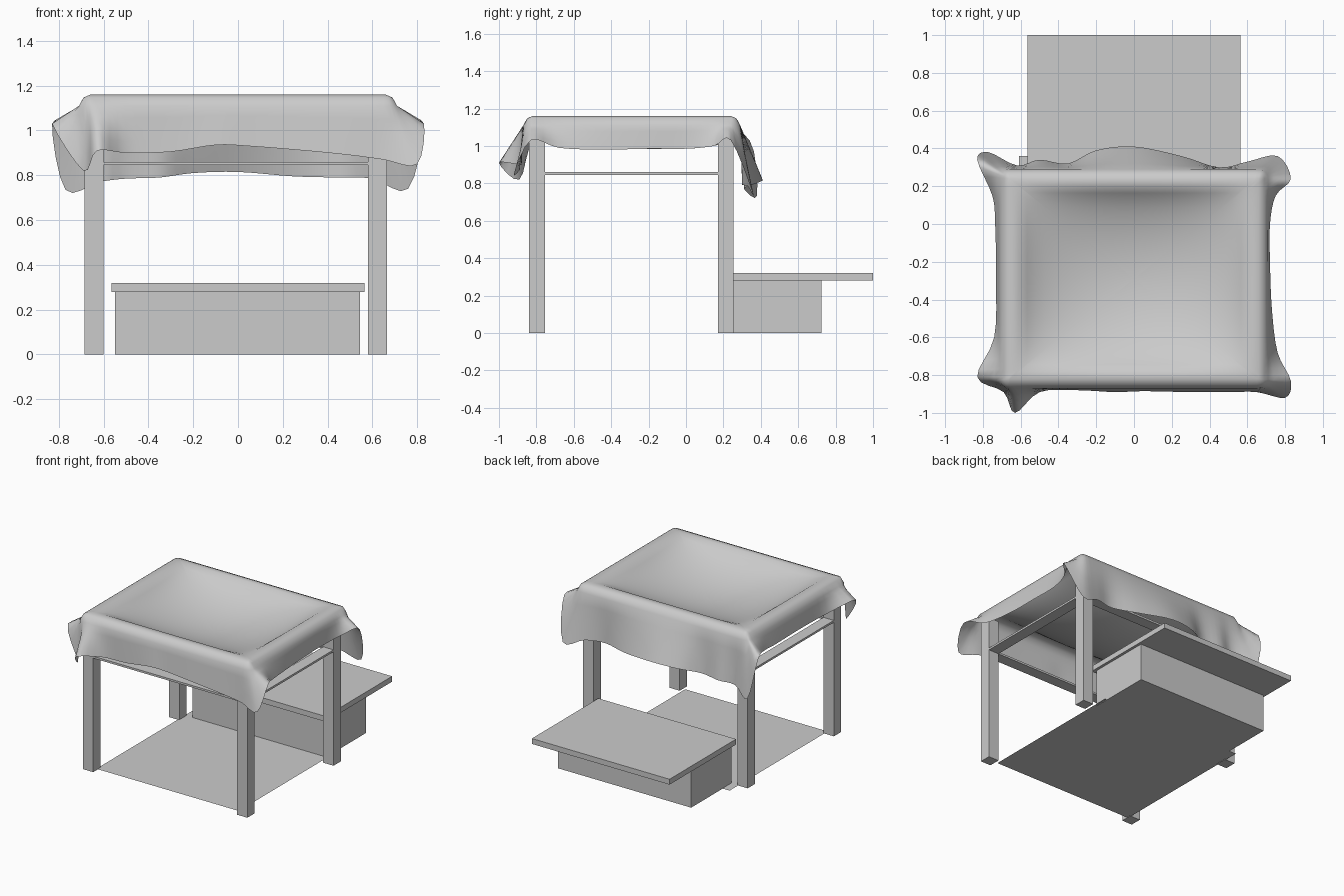
import bpy, bmesh
from mathutils import Vector

cube = bpy.data.objects.get("Cube")
if cube:
    bpy.data.objects.remove(cube, do_unlink=True)

grey = bpy.data.materials.new("plain_grey")
grey.use_nodes = True
COLOUR = (0.6, 0.6, 0.6, 1)
grey.diffuse_color = COLOUR
grey.node_tree.nodes["Principled BSDF"].inputs["Base Color"].default_value = COLOUR


def finish(name, bm):
    mesh = bpy.data.meshes.new(name)
    bm.to_mesh(mesh)
    bm.free()
    mesh.materials.append(grey)
    obj = bpy.data.objects.new(name, mesh)
    bpy.context.collection.objects.link(obj)
    return obj


def box(name, x, y, z):
    """Box from its (min, max) range on each axis."""
    bm = bmesh.new()
    bmesh.ops.create_cube(bm, size=1)
    for v in bm.verts:
        v.co = [r[0] if c < 0 else r[1] for r, c in zip((x, y, z), v.co)]
    return finish(name, bm)


# Four legs
LEG_X = {"right": (-0.685, -0.6), "left": (0.58, 0.665)}
LEG_Y = {"front": (-0.84, -0.755), "back": (0.17, 0.255)}
for side, lx in LEG_X.items():
    for end, ly in LEG_Y.items():
        box(f"{end}_{side}_leg", lx, ly, (0, 1.1))

# Thin planks joining the legs
RAIL_Z = (0.845, 0.86)
for side, lx in LEG_X.items():
    box(f"{side}_rail", lx, (-0.755, 0.17), RAIL_Z)
for end, ly in LEG_Y.items():
    box(f"{end}_rail", (-0.6, 0.58), ly, RAIL_Z)

# Counter behind the stall: base box and overhanging slab
box("counter_base", (-0.55, 0.545), (0.25, 0.725), (0, 0.28))
box("counter_top", (-0.565, 0.565), (0.22, 1.0), (0.28, 0.32))

# Ground sheet
bm = bmesh.new()
bm.faces.new([bm.verts.new((x, y, 0.003)) for x, y in
              ((-0.61, -0.79), (0.56, -0.79), (0.56, 0.36), (-0.61, 0.36))])
finish("floor_sheet", bm)

# Draped cloth: outline of the hanging hem, anticlockwise from the front right
HEM = [Vector(p) for p in (
    (-.63, -1, .91), (-.5, -.89, .9), (-.3, -.88, .905), (-.1, -.89, .935),
    (.05, -.885, .93), (.3, -.89, .91), (.5, -.89, .89), (.65, -.89, .87),
    (.8, -.92, .85), (.83, -.83, 1.03), (.76, -.68, .99), (.73, -.45, .98),
    (.72, -.2, .985), (.72, 0, .985), (.75, .15, 1), (.83, .24, 1.03),
    (.76, .36, .74), (.6, .33, .785), (.45, .3, .79), (.25, .36, .795),
    (0, .41, .815), (-.2, .39, .81), (-.35, .32, .79), (-.5, .34, .785),
    (-.62, .31, .77), (-.77, .38, .735), (-.83, .34, 1.03), (-.75, .15, 1),
    (-.735, 0, .985), (-.73, -.3, .985), (-.74, -.6, .985), (-.83, -.81, 1.03),
    (-.69, -.89, .82))]
HALF_X, HALF_Y, MID_Y, TOP = 0.66, 0.53, -0.29, 1.16


def smooth_loop(points, steps):
    """Closed Catmull-Rom curve through the points."""
    out, n = [], len(points)
    for i in range(n):
        a, b, c, d = (points[(i + k) % n] for k in (-1, 0, 1, 2))
        for s in range(steps):
            t = s / steps
            out.append(b + (c - a) * t / 2 + (a * 2 - b * 5 + c * 4 - d) * t * t / 2
                       + (b * 3 - a - c * 3 + d) * t ** 3 / 2)
    return out


def clamp(v, lo, hi):
    return max(lo, min(hi, v))


def sagged(x, y):
    a, b = x / 0.6, (y - MID_Y) / 0.48
    dip = max(0, 1 - a * a) * max(0, 1 - b * b)
    return Vector((x, y, TOP - 0.165 * dip ** 0.7))


def strip(hem):
    """Points from the cloth centre over the rim and down to the hem."""
    core = Vector((clamp(hem.x, -HALF_X, HALF_X),
                   clamp(hem.y, MID_Y - HALF_Y, MID_Y + HALF_Y), TOP))
    out = hem - core
    out.z = 0
    out.normalize()
    pts = [sagged(core.x * k / 14, MID_Y + (core.y - MID_Y) * k / 14)
           for k in range(1, 15)]
    shoulder = core + out * 0.05 - Vector((0, 0, 0.05))
    pts += [core + out * 0.03 - Vector((0, 0, 0.013)), shoulder]
    pts += [shoulder.lerp(hem, k / 4) for k in range(1, 5)]
    return pts


bm = bmesh.new()
centre = bm.verts.new(sagged(0, MID_Y))
columns = [[bm.verts.new(p) for p in strip(h)] for h in smooth_loop(HEM, 4)]
for i, col in enumerate(columns):
    nxt = columns[(i + 1) % len(columns)]
    bm.faces.new((centre, col[0], nxt[0]))
    for k in range(len(col) - 1):
        bm.faces.new((col[k], col[k + 1], nxt[k + 1], nxt[k]))
bmesh.ops.remove_doubles(bm, verts=bm.verts, dist=0.0005)
for f in bm.faces:
    f.smooth = True
finish("draped_cloth", bm)
